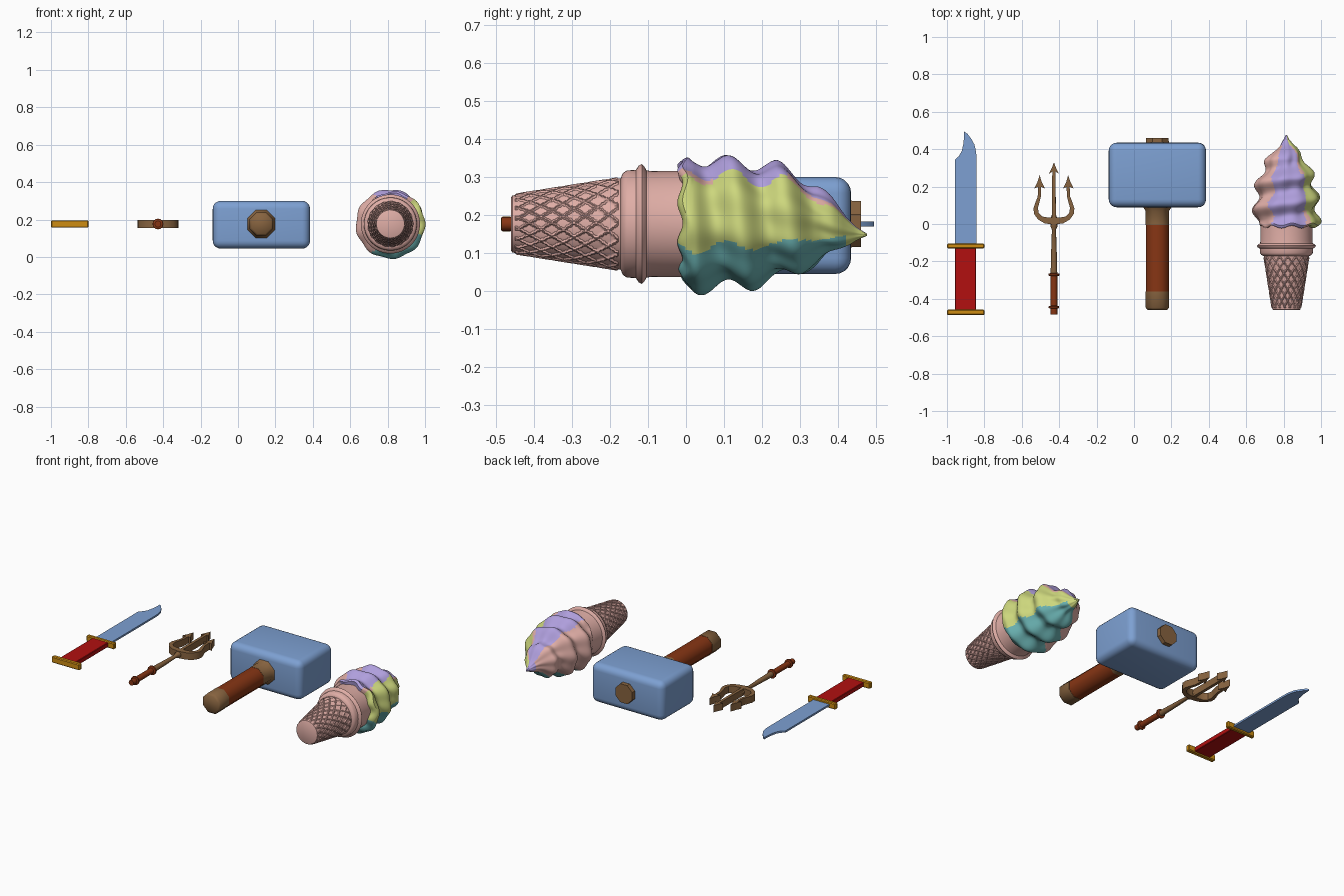
import bpy, bmesh, math
from math import pi, cos, sin, radians, degrees, atan2, exp

if "Cube" in bpy.data.objects:
    bpy.data.objects.remove(bpy.data.objects["Cube"])

ZC = 0.176  # height of every item's long axis


def material(name, rgb):
    m = bpy.data.materials.new(name)
    m.diffuse_color = (*rgb, 1)
    m.use_nodes = True
    m.node_tree.nodes["Principled BSDF"].inputs["Base Color"].default_value = m.diffuse_color
    return m


BLUE = material("steel blue", (.205, .352, .645))
RED = material("red", (.445, .005, .005))
GOLD = material("gold", (.61, .262, .006))
TAN = material("tan brown", (.242, .125, .05))
RUST = material("red brown", (.242, .036, .007))
PINK = material("wafer pink", (.74, .42, .38))
PURPLE = material("lilac", (.43, .345, .72))
LIME = material("lime", (.61, .68, .205))
TEAL = material("teal", (.14, .43, .43))


def finish(name, bm, mats, angle=35):
    bmesh.ops.recalc_face_normals(bm, faces=bm.faces)
    me = bpy.data.meshes.new(name)
    bm.to_mesh(me)
    bm.free()
    ob = bpy.data.objects.new(name, me)
    for m in mats:
        me.materials.append(m)
    bpy.context.collection.objects.link(ob)
    bpy.ops.object.select_all(action='DESELECT')
    ob.select_set(True)
    bpy.context.view_layer.objects.active = ob
    bpy.ops.object.shade_smooth_by_angle(angle=radians(angle))
    return ob


def revolve(name, profile, n, cx, mats, cz=ZC, shape=None, rule=None, angle=35, turn=0.0):
    """Lathe (y, r) points about the y axis; shape(a, y, r) may return a new (y, r)."""
    bm = bmesh.new()
    rings = []
    for y0, r0 in profile:
        ring = []
        for i in range(n):
            a = 2 * pi * i / n + turn
            y, r = shape(a, y0, r0) if shape else (y0, r0)
            ring.append(bm.verts.new((cx + r * cos(a), y, cz + r * sin(a))))
        rings.append(ring)
    for p, q in zip(rings, rings[1:]):
        for i in range(n):
            j = (i + 1) % n
            bm.faces.new((p[i], p[j], q[j], q[i]))
    bm.faces.new(rings[0])
    bm.faces.new(rings[-1])
    if rule:
        for f in bm.faces:
            c = f.calc_center_median()
            f.material_index = rule(atan2(c.z - cz, c.x - cx), c.y)
    return finish(name, bm, mats, angle)


def plate(name, outline, thick, cx, mat, cz=ZC):
    """Extrude an (x, y) outline symmetrically about height cz."""
    bm = bmesh.new()
    f = bm.faces.new([bm.verts.new((cx + x, y, cz - thick / 2)) for x, y in outline])
    ext = bmesh.ops.extrude_face_region(bm, geom=[f])
    for v in ext["geom"]:
        if isinstance(v, bmesh.types.BMVert):
            v.co.z += thick
    return finish(name, bm, [mat])


def box(name, centre, size, mat, bevel=0, segs=1):
    bm = bmesh.new()
    bmesh.ops.create_cube(bm, size=1)
    for v in bm.verts:
        v.co = [c + s * k for c, s, k in zip(centre, size, v.co)]
    if bevel:
        bmesh.ops.bevel(bm, geom=bm.edges[:], offset=bevel, segments=segs,
                        profile=.5, affect='EDGES')
    return finish(name, bm, [mat])


# --- knife ---
KX = -0.9
plate("knife_blade", [(-.057, -.12), (.058, -.12), (.058, .345), (.056, .385), (.047, .425),
                      (.03, .455), (.01, .482), (-.008, .494), (-.009, .465), (-.012, .43),
                      (-.021, .39), (-.037, .362), (-.057, .345)], .012, KX, BLUE)
box("knife_handle", (KX, -.29, ZC), (.113, .34, .03), RED, .003)
for label, y0, y1 in (("guard", -.13, -.105), ("pommel", -.487, -.458)):
    box("knife_" + label, (KX, (y0 + y1) / 2, ZC), (.2, y1 - y0, .04), GOLD, .005)

# --- trident ---
TX = -0.428
revolve("trident_grip", [(-.485, .018), (-.452, .018), (-.449, .028), (-.44, .028), (-.437, .018),
                         (-.279, .018), (-.276, .029), (-.266, .029), (-.262, .016)],
        12, TX, [RUST])
revolve("trident_shaft", [(-.27, .018), (-.15, .015), (-.03, .011), (-.012, .019), (.02, .021),
                          (.05, .011), (.26, .008)], 12, TX, [TAN])
half = [(.05, .004), (.085, .024), (.107, .055), (.109, .085), (.099, .115), (.087, .145),
        (.084, .198), (.105, .19), (.088, .225), (.076, .262), (.066, .225), (.048, .19),
        (.068, .198), (.069, .15), (.078, .115), (.086, .085), (.081, .058), (.062, .04),
        (.03, .034)]
outer, inner = half[:10], half[10:]
mirror = lambda pts: [(-x, y) for x, y in reversed(pts)]
plate("trident_fork", [(0, -.004)] + half + [(0, .034)] + mirror(half), .045, TX, TAN)
prong = [(.01, .01), (.009, .28), (.027, .268), (.011, .3)]
plate("trident_middle_prong", prong + [(0, .33)] + mirror(prong), .044, TX, TAN)

# --- hammer ---
HX = 0.125
box("hammer_head", (HX, .262, .172), (.52, .345, .255), BLUE, .042, 5)
OCT = pi / 8
revolve("hammer_handle", [(-.365, .0665), (0, .0665)], 8, HX, [RUST], turn=OCT, angle=50)
revolve("hammer_end_cap", [(-.46, .056), (-.447, .068), (-.36, .068)], 8, HX, [TAN],
        turn=OCT, angle=50)
revolve("hammer_collar", [(-.005, .068), (.07, .068), (.084, .078), (.1, .084)], 8, HX, [TAN],
        turn=OCT, angle=50)
revolve("hammer_top_plug", [(.42, .067), (.46, .065)], 8, HX, [TAN], turn=OCT)

# --- ice cream cone ---
CX = 0.815


def lattice(a, y, r):
    # crossing helical ridges on the wafer
    if not -.448 < y < -.18:
        return y, r
    n = 17
    for s in (1, -1):
        u = (n * a / (2 * pi) + s * y * 17) % 1
        if u < .16:
            return y, r + .004
    return y, r


N = 84
revolve("wafer_cone", [(-.46, .07)] + [(-.457 + .29 * i / N, .075 + .046 * i / N)
                                       for i in range(N + 1)],
        200, CX, [PINK], shape=lattice)
revolve("wafer_cup", [(-.172, .12), (-.166, .134), (-.155, .141), (-.132, .142), (-.124, .154),
                      (-.116, .158), (-.11, .152), (-.104, .141), (-.09, .139), (.02, .14)],
        64, CX, [PINK])

# --- soft ice cream: helical swirl with four colour sectors ---
ENV = [(-.012, .145), (0, .163), (.03, .168), (.1, .164), (.17, .157), (.24, .145), (.3, .12),
       (.345, .099), (.385, .068), (.42, .038), (.45, .016), (.476, .003)]


def envelope(y):
    for (y0, r0), (y1, r1) in zip(ENV, ENV[1:]):
        if y <= y1:
            return r0 + (r1 - r0) * (y - y0) / (y1 - y0)
    return ENV[-1][1]


def swirl(a, y, r):
    turn = (pi / 2 - a) / (2 * pi)            # clockwise turns from the top
    wave = cos(2 * pi * ((y - .11) / .135 - turn))
    amp = .019 * min(1, r / .12)
    r += amp * wave + .004 * min(1, r / .1) * cos(9 * a + 14 * y)
    if y < .01:
        y += .007 * cos(9 * a) - .004         # scalloped lower edge
    return y, r


def flavour(a, y):
    d = degrees(a) + 5 * sin(y * 40)
    if y > .42:
        return 2 if d < 60 and d > -130 else 1
    if 46 < d < 54 and not .07 < y < .27:
        return 0
    if 50 <= d < 120:
        return 1
    if -22 <= d < 50:
        return 2
    if -118 <= d < -22:
        return 3
    return 0


M = 70
ys = [-.012 + .488 * i / M for i in range(M + 1)]
revolve("soft_ice_cream", [(-.006, .12)] + [(y, envelope(y)) for y in ys], 108, CX,
        [PINK, PURPLE, LIME, TEAL], cz=.178, shape=swirl, rule=flavour, angle=50)
for v in bpy.data.objects["soft_ice_cream"].data.vertices:
    v.co.z -= .03 * max(0, (v.co.y - .32) / .155)   # drooping tip
